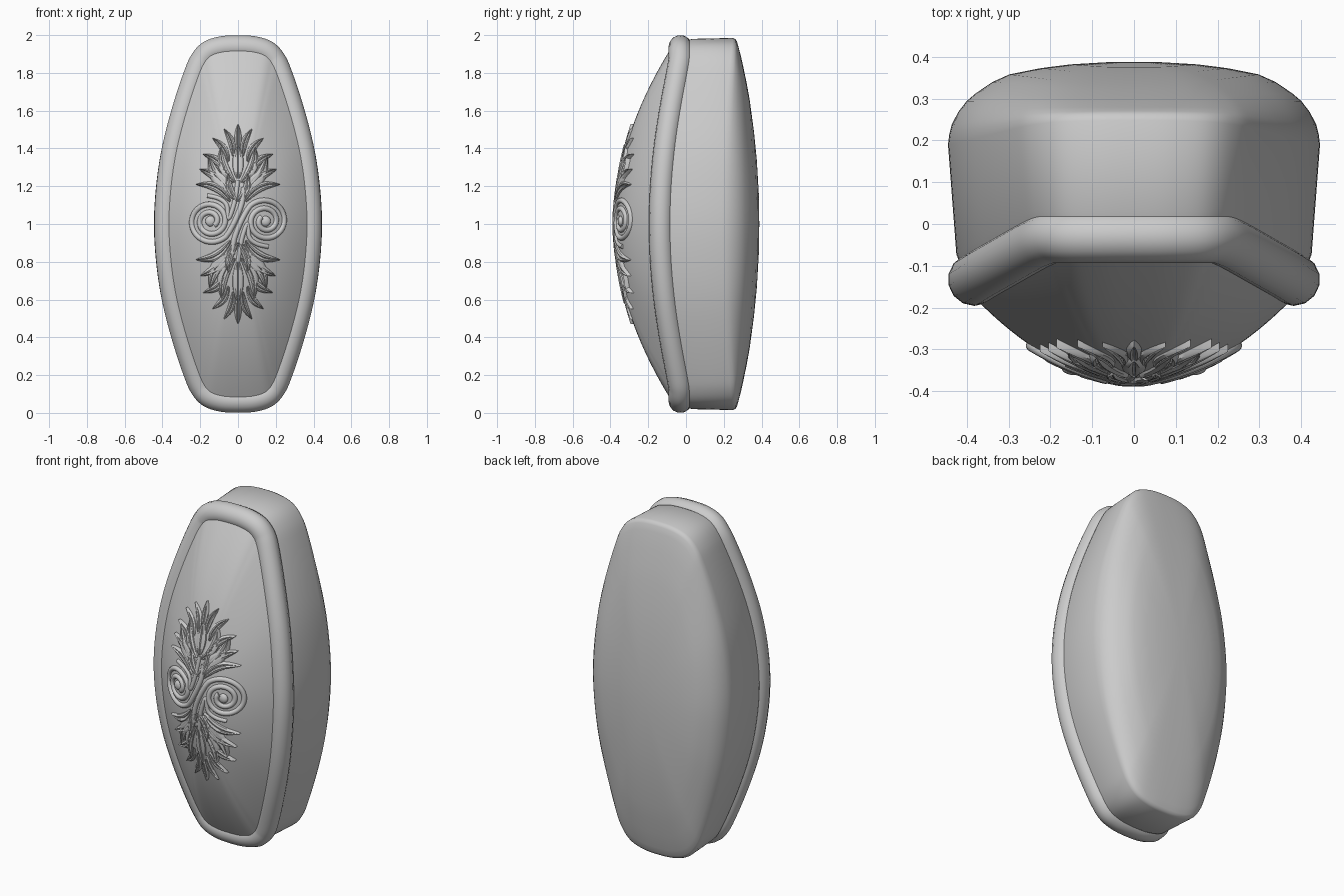
import bpy, math
from mathutils import Vector

if "Cube" in bpy.data.objects:
    bpy.data.objects.remove(bpy.data.objects["Cube"])

# Quarter of the front outline: (half width, distance from mid height)
QUARTER = [(.445, 0), (.434, .2), (.405, .4), (.355, .6), (.29, .8),
           (.245, .9), (.185, .963), (.1, .993), (0, 1)]
R = QUARTER[::-1]
CTRL = (QUARTER + [(-x, d) for x, d in R[1:]] + [(-x, -d) for x, d in QUARTER[1:]]
        + [(x, -d) for x, d in R[1:-1]])


def smooth(ctrl, steps, closed):
    """Catmull-Rom sampling of 2D points."""
    n, out = len(ctrl), []
    get = lambda i: Vector(ctrl[i % n] if closed else ctrl[max(0, min(n - 1, i))])
    for i in range(n if closed else n - 1):
        a, b, c, d = (get(i + k) for k in (-1, 0, 1, 2))
        for s in range(steps):
            t = s / steps
            out.append(.5 * (2 * b + (c - a) * t + (2 * a - 5 * b + 4 * c - d) * t ** 2
                             + (3 * b - a - 3 * c + d) * t ** 3))
    if not closed:
        out.append(get(n - 1))
    return out


OUT = smooth(CTRL, 6, True)
N = len(OUT)


def inset(dist):
    pts = []
    for i, p in enumerate(OUT):
        t = (OUT[(i + 1) % N] - OUT[i - 1]).normalized()
        pts.append(p + Vector((-t.y, t.x)) * dist)
    return pts


def rim_y(d):
    return -.03 - .103 * max(0, 1 - (d / .87) ** 2) ** 1.15


def make(name, verts, faces, angle=50):
    me = bpy.data.meshes.new(name)
    me.from_pydata(verts, [], faces)
    ob = bpy.data.objects.new(name, me)
    bpy.context.collection.objects.link(ob)
    bpy.ops.object.select_all(action='DESELECT')
    ob.select_set(True)
    bpy.context.view_layer.objects.active = ob
    bpy.ops.object.shade_smooth_by_angle(angle=math.radians(angle))
    return ob


def loft(name, rings, tip, flip=False):
    """Skin closed rings and fan the last one to a tip point."""
    verts = [v for r in rings for v in r] + [tip]
    faces = []
    for k in range(len(rings)):
        for i in range(N):
            j = (i + 1) % N
            f = [k * N + i, k * N + j]
            f += [(k + 1) * N + j, (k + 1) * N + i] if k < len(rings) - 1 else [len(verts) - 1]
            faces.append(f[::-1] if flip else f)
    return make(name, verts, faces)


def tube(name, pts, radius, closed=False):
    cu = bpy.data.curves.new(name, 'CURVE')
    cu.dimensions = '3D'
    cu.bevel_depth, cu.bevel_resolution, cu.use_fill_caps = radius, 5, True
    sp = cu.splines.new('POLY')
    sp.points.add(len(pts) - 1)
    for q, p in zip(sp.points, pts):
        q.co = (*p, 1)
    sp.use_cyclic_u = closed
    ob = bpy.data.objects.new(name, cu)
    bpy.context.collection.objects.link(ob)
    return ob


# Back body: straight wall, wide rounding at the sides, tight at the ends
rings = [[(p.x, rim_y(abs(p.y)), 1 + p.y) for p in inset(.045)],
         [(p.x, rim_y(abs(p.y)) + .06, 1 + p.y) for p in inset(.02)]]
wall = [Vector((p.x, p.y * .985)) for p in OUT]
# (scale, y at the sides, y at the ends)
for s, ys, ye in [(1, .19, .25), (.993, .215, .264), (.98, .238, .271), (.945, .268, .28),
                  (.9, .294, .291), (.85, .313, .302), (.76, .34, .32), (.67, .358, .336),
                  (.5, .373, .359), (.34, .382, .375), (.15, .387, .386)]:
    rings.append([(p.x * s, ys + (ye - ys) * p.y ** 2, 1 + p.y * s) for p in wall])
loft("back_body", rings, (0, .388, 1), flip=True)

# Raised rim around the front
tube("front_rim", [(p.x, rim_y(abs(p.y)), 1 + p.y) for p in inset(.063)], .063, True)

# Domed front panel
TOP = -.377
edge = inset(.07)
loft("front_dome", [[(p.x * s, TOP + (rim_y(abs(p.y)) - .05 - TOP) * s ** 1.95, 1 + p.y * s)
                     for p in edge] for s in [1 - k / 24 for k in range(24)]], (0, TOP, 1))


def dome(x, z):
    s2 = (x / .375) ** 2 + ((z - 1) / .93) ** 2
    w = ((z - 1) / .93) ** 2 / s2 if s2 else 0
    return TOP + (.194 + .103 * w) * s2 ** .975


# Carved leaves, right half: base x, z, tip x, z, width, bend
LEAVES = [(0, 1.39, 0, 1.53, .04, 0), (.025, 1.36, .075, 1.505, .04, .1),
          (.05, 1.33, .135, 1.455, .042, .12), (.06, 1.27, .185, 1.37, .045, .12),
          (0, 1.24, 0, 1.42, .065, 0), (.02, 1.22, .09, 1.41, .06, -.12),
          (.03, 1.17, .155, 1.36, .065, -.12), (.03, 1.14, .205, 1.29, .065, .14),
          (.04, 1.12, .225, 1.21, .05, .16), (0, 1.12, .05, 1.27, .05, -.15),
          (0, .61, 0, .47, .04, 0), (.025, .64, .075, .495, .04, -.1),
          (.05, .67, .135, .55, .042, -.12), (.06, .73, .185, .635, .045, -.12),
          (0, .80, 0, .58, .065, 0), (.02, .82, .085, .6, .06, .12),
          (.03, .86, .15, .655, .065, .12), (.03, .89, .2, .725, .065, -.14),
          (.04, .91, .225, .81, .055, -.16), (0, .9, .05, .74, .05, .15)]
# Leaf section: (position across, relief height)
SECTION = [(-1, -.008), (-.85, .008), (-.45, .014), (-.12, .011), (0, .005),
           (.12, .011), (.45, .014), (.85, .008), (1, -.008)]
verts, faces = [], []


def leaf(x0, z0, x1, z1, width, bend):
    base, u = Vector((x0, z0)), Vector((x1 - x0, z1 - z0))
    v, o, steps, m = Vector((-u.y, u.x)), len(verts), 12, len(SECTION)
    side = v.normalized()
    for i in range(steps + 1):
        t = i / steps
        mid = base + u * t + v * bend * math.sin(math.pi * t)
        half = .5 * width * math.sin(math.pi * (.06 + .94 * t)) ** .8 if t < 1 else 0
        for c, h in SECTION:
            p = mid + side * half * c
            verts.append((p.x, dome(p.x, p.y) - h * (.75 + .35 * t), p.y))
    for i in range(steps):
        for j in range(m - 1):
            a = o + i * m + j
            faces.append((a, a + m, a + m + 1, a + 1))


for x0, z0, x1, z1, w, b in LEAVES:
    leaf(x0, z0, x1, z1, w, b)
    if x1 > 0:
        leaf(-x0, z0, -x1, z1, w, -b)
make("carved_leaves", verts, faces, 40)

# Paired scrolls joined by a diagonal stem, each a half-turn copy of the other
CX, CZ = .145, 1.015
scroll = smooth([(-.03, .84), (-.02, .92), (.01, 1.0), (.045, 1.07)], 8, False)
for k in range(91):
    a = math.radians(135 - 8 * k)
    r = .115 - .085 * k / 90
    scroll.append(Vector((CX + r * math.cos(a), CZ + r * math.sin(a))))
branch = smooth([(.0, .8), (.02, .92), (.05, 1.0), (.06, .93), (.1, .895), (.16, .88)], 8, False)

for name, sign in (("right", 1), ("left", -1)):
    def place(pts):
        out = []
        for p in pts:
            x, z = sign * p.x, CZ + sign * (p.y - CZ)
            out.append((x, dome(x, z) + .002, z))
        return out
    tube(name + "_scroll", place(scroll), .0145)
    tube(name + "_stem", place(branch), .012)
    c = place([Vector((CX, CZ))])[0]
    bpy.ops.mesh.primitive_uv_sphere_add(segments=24, ring_count=12, radius=.028, location=c)
    boss = bpy.context.object
    boss.name = name + "_scroll_boss"
    boss.scale.y = .6
    bpy.ops.object.shade_smooth()
